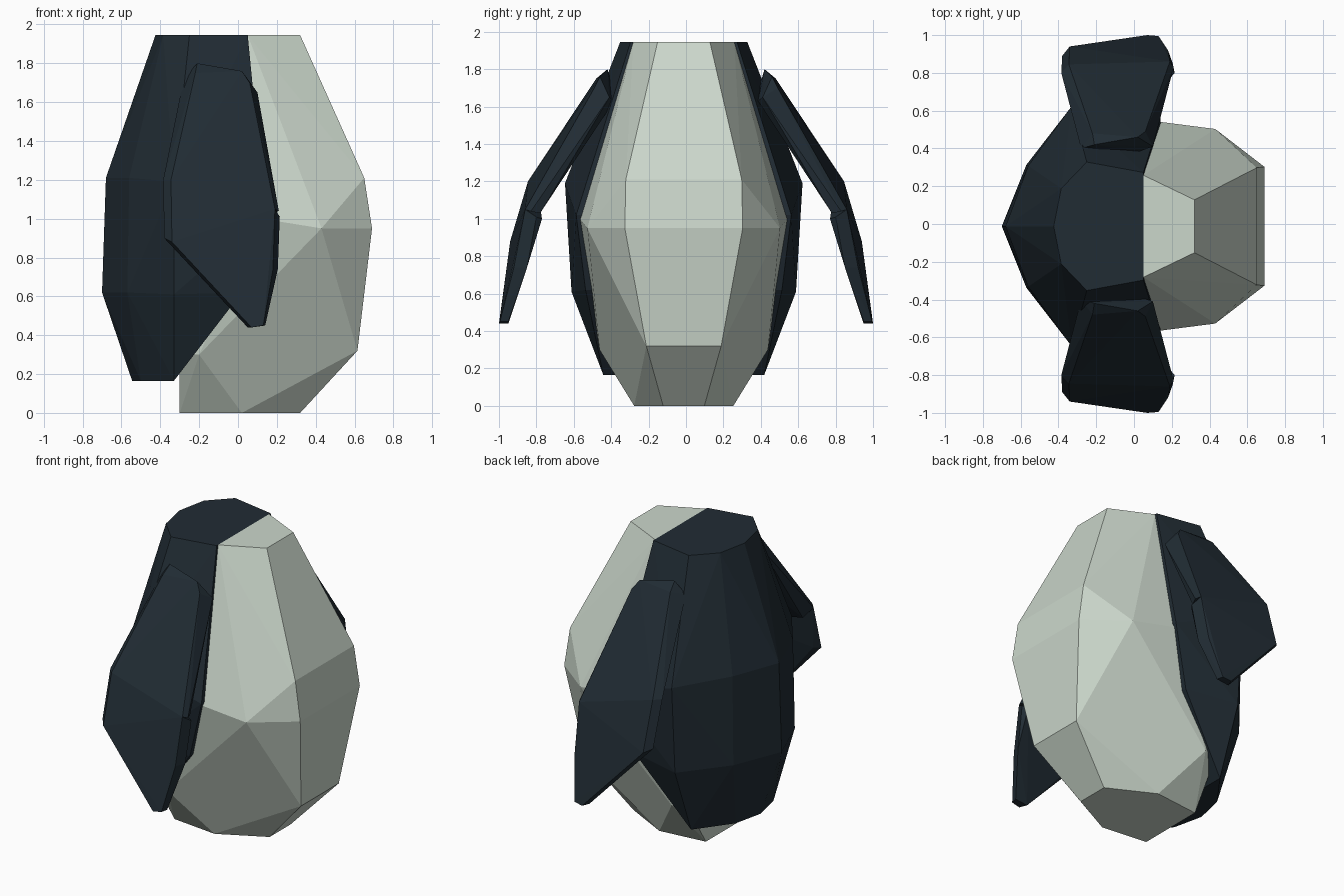
import bpy, bmesh, math


def material(name, rgb):
    m = bpy.data.materials.new(name)
    m.diffuse_color = (*rgb, 1)
    return m


dark = material("dark slate", (0.015, 0.025, 0.034))
pale = material("pale grey green", (0.60, 0.68, 0.60))


def hull(name, points, mat):
    """Faceted convex solid through the given corner points."""
    bm = bmesh.new()
    for p in points:
        bm.verts.new(p)
    bmesh.ops.convex_hull(bm, input=bm.verts[:])
    loose = [v for v in bm.verts if not v.link_faces]
    bmesh.ops.delete(bm, geom=loose, context='VERTS')
    bmesh.ops.dissolve_limit(bm, angle_limit=math.radians(2),
                             verts=bm.verts[:], edges=bm.edges[:])
    bmesh.ops.recalc_face_normals(bm, faces=bm.faces[:])
    me = bpy.data.meshes.new(name)
    bm.to_mesh(me)
    bm.free()
    me.materials.append(mat)
    ob = bpy.data.objects.new(name, me)
    bpy.context.collection.objects.link(ob)
    return ob


def both_sides(half):
    return [(x, s * y - 0.012, z) for x, y, z in half for s in (1, -1)]


# Pale belly
belly = [
    (0.32, 0.14, 1.945), (0.05, 0.27, 1.945),
    (0.65, 0.31, 1.21),
    (0.69, 0.315, 0.95), (0.43, 0.515, 0.95), (0.12, 0.555, 1.0), (-0.28, 0.50, 1.0),
    (0.615, 0.20, 0.32), (-0.20, 0.45, 0.30), (-0.30, 0.42, 0.30),
    (0.32, 0.11, 0), (0.02, 0.265, 0), (-0.30, 0.23, 0),
]
hull("belly", both_sides(belly), pale)

# Dark back shell
back = [
    (-0.425, 0, 1.945), (-0.385, 0.20, 1.945), (-0.25, 0.34, 1.945), (0.05, 0.285, 1.945),
    (-0.68, 0, 1.21), (-0.56, 0.32, 1.21), (-0.33, 0.635, 1.19), (0.14, 0.575, 1.02),
    (-0.70, 0, 0.62), (-0.57, 0.325, 0.62), (-0.33, 0.60, 0.61), (0.02, 0.525, 0.62),
    (-0.545, 0, 0.165), (-0.50, 0.20, 0.165), (-0.33, 0.43, 0.165),
]
hull("back_shell", both_sides(back), dark)

# Flippers: an upper and a lower plate, each with bevelled rim
upper = [
    (-0.21, 0.42, 1.80), (0.02, 0.46, 1.76), (0.06, 0.49, 1.70), (-0.22, 0.48, 1.75),
    (-0.28, 0.40, 1.72), (0.10, 0.41, 1.65), (-0.20, 0.39, 1.70), (0.03, 0.385, 1.63),
    (-0.345, 0.845, 1.20), (0.19, 0.86, 1.05),
    (-0.385, 0.80, 1.20), (0.21, 0.83, 1.04), (-0.34, 0.75, 1.14), (0.19, 0.78, 1.03),
]
lower = [
    (-0.345, 0.845, 1.20), (0.19, 0.86, 1.05),
    (-0.385, 0.80, 1.20), (0.215, 0.80, 1.01), (0.19, 0.77, 1.00),
    (-0.34, 0.94, 0.88), (-0.38, 0.89, 0.90), (-0.34, 0.86, 0.90),
    (0.18, 0.92, 0.74), (0.205, 0.85, 0.74),
    (0.07, 1.00, 0.44), (0.13, 0.995, 0.45), (0.14, 0.95, 0.45), (0.05, 0.95, 0.44),
    (-0.03, 0.94, 0.53),
]
for side, s in (("left", 1), ("right", -1)):
    for part, pts in (("upper", upper), ("lower", lower)):
        hull(f"{side}_flipper_{part}", [(x, s * y, z) for x, y, z in pts], dark)
